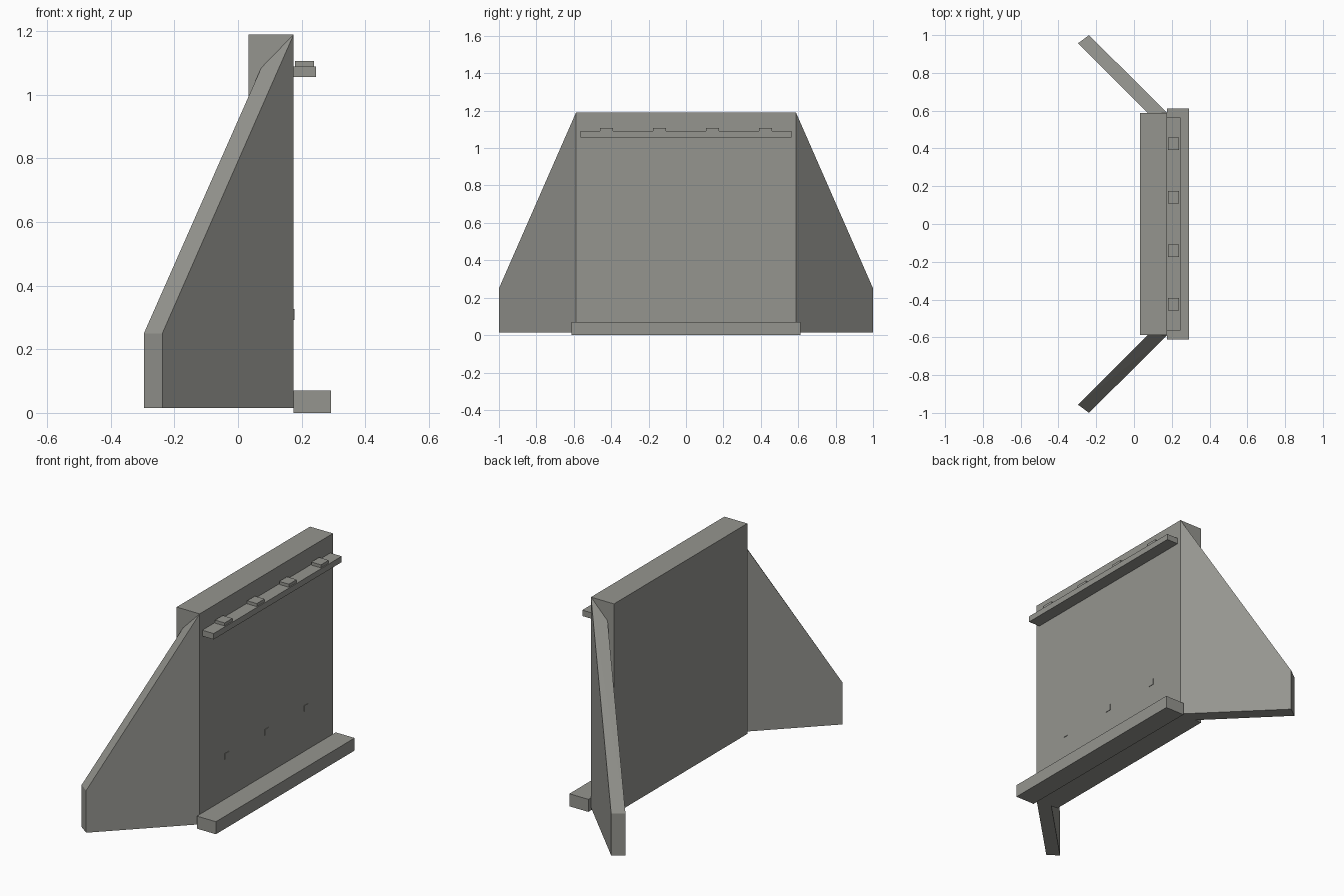
import bpy
import bmesh

cube = bpy.data.objects.get("Cube")
if cube:
    bpy.data.objects.remove(cube, do_unlink=True)

concrete = bpy.data.materials.new("grey_concrete")
concrete.use_nodes = True
colour = (0.30, 0.30, 0.275, 1)
concrete.diffuse_color = colour
concrete.node_tree.nodes["Principled BSDF"].inputs["Base Color"].default_value = colour


def finish(name, bm):
    bmesh.ops.recalc_face_normals(bm, faces=bm.faces)
    mesh = bpy.data.meshes.new(name)
    bm.to_mesh(mesh)
    bm.free()
    mesh.materials.append(concrete)
    obj = bpy.data.objects.new(name, mesh)
    bpy.context.collection.objects.link(obj)
    return obj


def box(name, x, y, z):
    """Box given by its (min, max) range on each axis."""
    bm = bmesh.new()
    bmesh.ops.create_cube(bm, size=1)
    for v in bm.verts:
        v.co = [r[0] if c < 0 else r[1] for c, r in zip(v.co, (x, y, z))]
    return finish(name, bm)


FACE = 0.175      # x of the wall's front face
HALF = 0.588      # half width of the wall
BASE = 0.015      # underside of the walls
TOP = 1.19


def wing(name, side):
    """Splayed wall whose top slopes down to a low outer end."""
    plan = [(FACE, HALF, TOP), (-0.238, 1.0, 0.25),
            (-0.296, 0.957, 0.25), (0.073, HALF, 1.085)]
    bm = bmesh.new()
    low = [bm.verts.new((x, side * y, BASE)) for x, y, z in plan]
    high = [bm.verts.new((x, side * y, z)) for x, y, z in plan]
    bm.faces.new(low)
    # The top is split so that both triangles stay flat
    bm.faces.new((high[0], high[1], high[2]))
    bm.faces.new((high[0], high[2], high[3]))
    for i in range(4):
        j = (i + 1) % 4
        bm.faces.new((low[i], low[j], high[j], high[i]))
    return finish(name, bm)


# Main wall and the two wings
box("main_wall", (0.033, FACE), (-HALF, HALF), (BASE, TOP))
wing("left_wing_wall", 1)
wing("right_wing_wall", -1)

# Footing and bearing shelf along the front face
box("footing", (FACE, 0.292), (-0.612, 0.612), (0, 0.07))
box("bearing_shelf", (FACE, 0.245), (-0.565, 0.565), (1.057, 1.09))

# Bearing pads on the shelf
for i in range(4):
    y = (i - 1.5) * 0.283
    box(f"bearing_pad_{i + 1}", (0.18, 0.239), (y - 0.034, y + 0.034), (1.09, 1.107))

# Drain outlets low on the wall
for i in range(3):
    y = (i - 1) * 0.35
    box(f"drain_outlet_{i + 1}", (FACE - 0.02, FACE + 0.003), (y - 0.017, y + 0.017), (0.292, 0.326))
